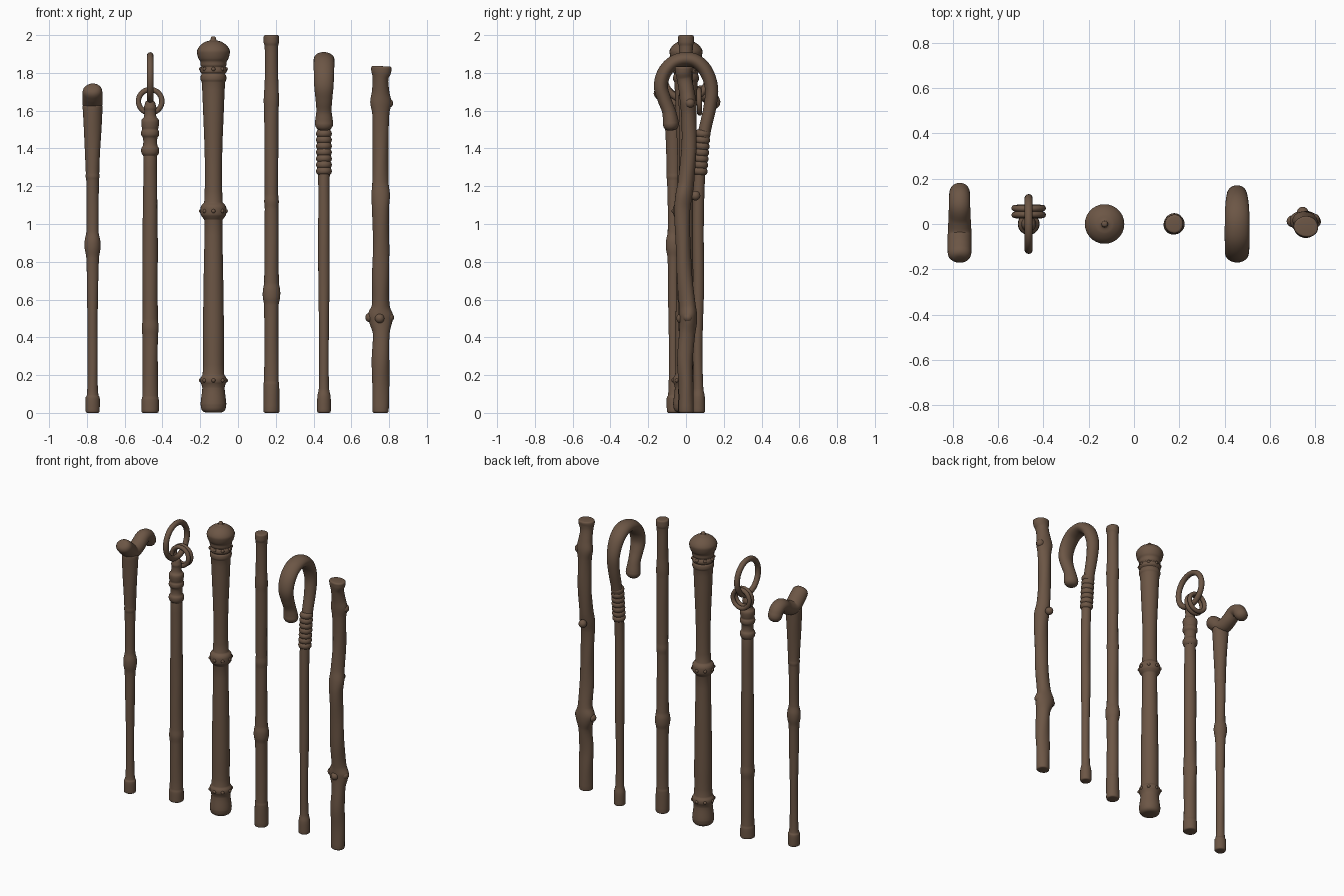
import bpy, bmesh, math
from mathutils import Vector

wood = bpy.data.materials.new("brown wood")
wood.diffuse_color = (0.15, 0.093, 0.06, 1)


def finish(ob, name):
    ob.name = name
    ob.data.materials.clear()
    ob.data.materials.append(wood)
    bpy.ops.object.select_all(action='DESELECT')
    ob.select_set(True)
    bpy.context.view_layer.objects.active = ob
    bpy.ops.object.shade_smooth_by_angle(angle=math.radians(50))


def spline(pts, steps):
    """Catmull-Rom through tuples, with tangents limited to avoid overshoot."""
    out = []
    n = len(pts)
    for i in range(n - 1):
        a, b = pts[i], pts[i + 1]
        p, q = pts[max(i - 1, 0)], pts[min(i + 2, n - 1)]
        la, lb, lc = [max(1e-6, math.dist(u[:3], v[:3])) for u, v in ((p, a), (a, b), (b, q))]
        for s in range(steps):
            t = s / steps
            h = (2*t**3 - 3*t*t + 1, t**3 - 2*t*t + t, 3*t*t - 2*t**3, t**3 - t*t)
            row = []
            for k in range(len(a)):
                ta = (b[k] - p[k]) / (lb + (la if i else 0)) * lb
                tb = (q[k] - a[k]) / (lb + (lc if i < n - 2 else 0)) * lb
                row.append(h[0]*a[k] + h[1]*ta + h[2]*b[k] + h[3]*tb)
            out.append(row)
    out.append(list(pts[-1]))
    return out


def tube(name, x0, pts, start=0.01, end=0.01, sides=28, steps=5, lump=0.0):
    """Tube along (dx, y, z, radius_x, radius_in_plane) points; start/end = rounding depth of the caps."""
    rows = spline(pts, steps)
    n = len(rows)
    cen = [Vector((x0 + r[0], r[1], r[2])) for r in rows]
    tan = [(cen[min(i + 1, n - 1)] - cen[max(i - 1, 0)]).normalized() for i in range(n)]
    rings = [(cen[i], tan[i], rows[i][3], rows[i][4]) for i in range(n)]

    def cap(i, sign, depth):
        c, t, rx, ry = rings[i]
        res = []
        for k in range(1, 5):
            a = k / 4 * math.pi / 2
            # shallow caps only round the rim, deep ones become domes
            m = min(1, depth / max(rx, ry))
            f = 1 - m * (1 - math.cos(a))
            f = max(f, 0.02)
            res.append((c + t * sign * depth * math.sin(a), t, rx * f, ry * f))
        return res
    rings = cap(0, -1, start)[::-1] + rings + cap(n - 1, 1, end)
    bm = bmesh.new()
    loops = []
    for c, t, rx, ry in rings:
        sx = Vector((1, 0, 0))
        sx = (sx - t * sx.dot(t)).normalized()
        sy = t.cross(sx)
        loop = []
        for j in range(sides):
            a = 2 * math.pi * j / sides
            w = 1 + lump * (math.sin(2*a + 9*c.z) + math.sin(3*a - 17*c.z + 5*x0))
            loop.append(bm.verts.new(c + sx*rx*w*math.cos(a) + sy*ry*w*math.sin(a)))
        loops.append(loop)
    for A, B in zip(loops, loops[1:]):
        for j in range(sides):
            k = (j + 1) % sides
            bm.faces.new((A[j], A[k], B[k], B[j]))
    bm.faces.new(loops[0][::-1])
    bm.faces.new(loops[-1])
    bmesh.ops.recalc_face_normals(bm, faces=bm.faces)
    me = bpy.data.meshes.new(name)
    bm.to_mesh(me)
    bm.free()
    ob = bpy.data.objects.new(name, me)
    bpy.context.collection.objects.link(ob)
    finish(ob, name)
    return ob


def straight(name, x0, y0, prof, **kw):
    """Upright shaft from (z, radius) pairs."""
    return tube(name, x0, [(0, y0, z, r, r) for z, r in prof], **kw)


def torus(name, loc, rot, R, r, scale=(1, 1, 1)):
    bpy.ops.mesh.primitive_torus_add(location=loc, rotation=rot, major_radius=R, minor_radius=r,
                                     major_segments=40, minor_segments=14)
    ob = bpy.context.object
    ob.scale = scale
    finish(ob, name)


# 1: walking cane with forked bone-like handle
X = -0.77
straight("handle_cane_shaft", X, -0.065,
         [(0.01, .037), (.08, .037), (.095, .030), (.2, .026), (.4, .026), (.6, .029), (.82, .033),
          (.87, .041), (.91, .041), (.96, .032), (1.23, .034), (1.25, .037), (1.27, .036), (1.4, .041),
          (1.52, .047), (1.62, .052)], lump=.015)
tube("handle_cane_grip", X,
     [(0, -.128, 1.70, .052, .046), (0, -.10, 1.675, .053, .048), (0, -.045, 1.635, .052, .046),
      (0, .02, 1.655, .049, .044), (0, .075, 1.69, .047, .043), (0, .118, 1.68, .046, .042),
      (0, .14, 1.645, .045, .042)], start=.035, end=.04, lump=.01)

# 2: ringed staff with collars
X = -0.465
straight("ring_staff_shaft", X, 0,
         [(.01, .046), (.07, .045), (.09, .041), (.4, .041), (.45, .045), (.5, .041), (1.0, .039),
          (1.37, .036)], lump=.015)
straight("ring_staff_collar", X, 0,
         [(1.36, .036), (1.375, .046), (1.40, .047), (1.415, .038), (1.455, .038), (1.47, .047),
          (1.49, .047), (1.50, .042), (1.515, .045), (1.55, .046), (1.565, .034), (1.60, .03),
          (1.615, .033), (1.635, .028)], end=.02, steps=3)
for i, y in enumerate((.04, .07)):
    torus(f"small_ring_{i + 1}", (X, y, 1.65), (math.radians(88 + 4*i), 0, 0), .062, .014)
torus("large_ring", (X, 0, 1.775), (0, math.pi / 2, 0), .114, .018, (1.02, 1, 1))

# 3: ornate thick staff with crown
X = -0.13
straight("ornate_staff", X, 0,
         [(.03, .066), (.05, .068), (.13, .059), (.15, .063), (.165, .069), (.185, .068), (.205, .057),
          (.4, .056), (.7, .052), (1.02, .048), (1.035, .058), (1.05, .067), (1.085, .068), (1.10, .062),
          (1.115, .049), (1.35, .046), (1.6, .055), (1.75, .062), (1.765, .068), (1.785, .067),
          (1.795, .062), (1.805, .07), (1.82, .069), (1.83, .063), (1.84, .068), (1.86, .07),
          (1.875, .079), (1.9, .086), (1.92, .086), (1.945, .07), (1.965, .042), (1.972, .018),
          (1.983, .014)], start=.028, end=.01, steps=4)
# small studs around the three collars
for z, r in ((.172, .067), (1.068, .066), (1.82, .066)):
    for k in range(8):
        a = k * math.pi / 4
        bpy.ops.mesh.primitive_uv_sphere_add(segments=10, ring_count=6, radius=.011,
                                             location=(X + r*math.cos(a), r*math.sin(a), z))
        finish(bpy.context.object, "collar_stud")

# 4: plain straight staff
straight("plain_staff", .177, 0,
         [(.01, .042), (.15, .041), (.17, .038), (.57, .039), (.61, .046), (.65, .046), (.69, .039),
          (1.08, .036), (1.12, .039), (1.16, .036), (1.6, .038), (1.66, .040), (1.75, .036), (1.94, .036),
          (1.96, .041), (1.99, .041)], lump=.015)

# 5: shepherd crook
X = 0.455
tube("crook_staff", X,
     [(0, .065, .01, .036, .036), (0, .065, .085, .035, .035), (0, .065, .13, .027, .027),
      (0, .062, .35, .025, .025), (0, .066, .7, .030, .030), (0, .064, 1.0, .030, .030),
      (0, .07, 1.25, .031, .031), (0, .082, 1.40, .036, .034), (0, .1, 1.5, .035, .033),
      (0, .127, 1.62, .038, .034), (0, .135, 1.72, .043, .035), (0, .105, 1.81, .050, .036),
      (0, .055, 1.86, .054, .037), (0, 0, 1.873, .055, .037), (0, -.065, 1.855, .055, .037),
      (0, -.115, 1.80, .054, .037), (0, -.133, 1.73, .051, .037), (0, -.115, 1.66, .044, .036),
      (0, -.092, 1.60, .040, .036), (0, -.082, 1.55, .046, .041), (0, -.08, 1.53, .048, .043)],
     end=.035, lump=.008)
# wrapped binding below the hook
for k in range(7):
    z = 1.28 + k * .033
    torus(f"crook_binding_{k + 1}", (X, .07 + (z - 1.25) * .08, z), (math.radians(-5), 0, 0),
          .026, .016, (1, 1, 1.25))

# 6: gnarled branch
tube("gnarled_stick", .755,
     [(0, 0, .01, .043, .040), (0, 0, .15, .044, .040), (0, -.005, .28, .046, .042),
      (.003, .005, .42, .045, .042), (0, .012, .48, .062, .045), (-.002, .012, .52, .068, .046),
      (0, .008, .57, .048, .043), (0, -.008, .72, .045, .041), (.002, -.015, .9, .042, .040),
      (0, -.02, 1.08, .045, .042), (0, -.012, 1.15, .050, .044), (-.002, 0, 1.22, .044, .042),
      (0, .016, 1.4, .042, .040), (0, .014, 1.58, .044, .041), (0, .012, 1.645, .055, .044),
      (0, .005, 1.70, .046, .041), (0, -.008, 1.77, .042, .040), (.004, -.012, 1.805, .053, .044),
      (.005, -.012, 1.825, .055, .046)], lump=.022)
# side knots of the branch
for x, y, z in ((.80, .01, .505), (.70, .012, .505), (.795, .02, 1.64), (.745, .05, 1.15), (.75, -.025, .50)):
    bpy.ops.mesh.primitive_uv_sphere_add(segments=16, ring_count=10, radius=.026, location=(x, y, z))
    finish(bpy.context.object, "branch_knot")
